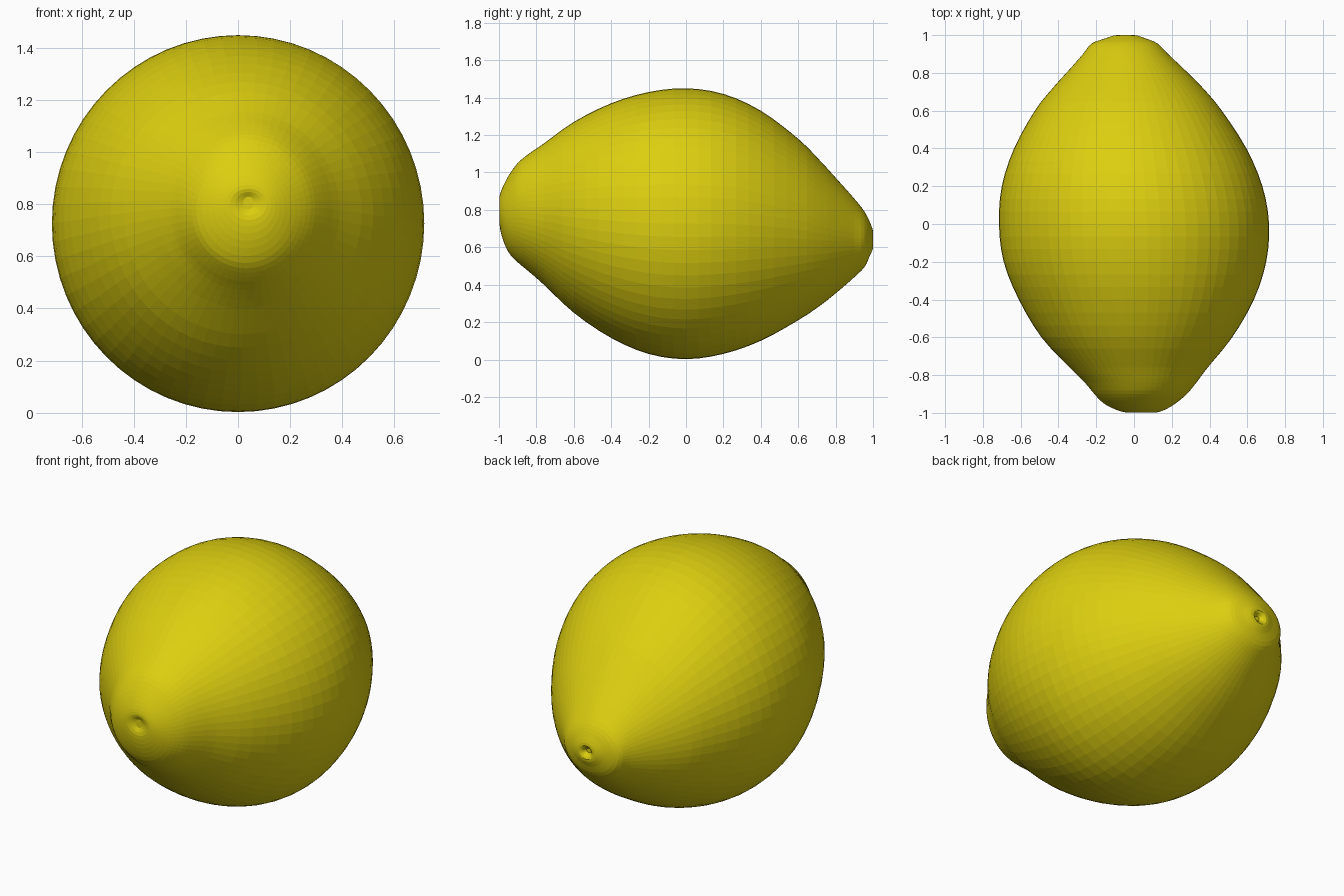
import bpy, bmesh, math

# Lemon cross-sections along its length: y, left x, right x, bottom z, top z
SECTIONS = [
    (-0.985, 0.02, 0.06, 0.78, 0.83),
    (-0.998, -0.03, 0.11, 0.74, 0.86),
    (-0.985, -0.09, 0.16, 0.66, 0.91),
    (-0.95, -0.16, 0.22, 0.575, 0.98),
    (-0.90, -0.21, 0.28, 0.52, 1.05),
    (-0.84, -0.26, 0.33, 0.47, 1.10),
    (-0.76, -0.34, 0.39, 0.40, 1.155),
    (-0.60, -0.49, 0.52, 0.25, 1.27),
    (-0.40, -0.61, 0.635, 0.115, 1.37),
    (-0.20, -0.69, 0.70, 0.03, 1.43),
    (0.00, -0.715, 0.715, 0.002, 1.45),
    (0.20, -0.70, 0.68, 0.03, 1.42),
    (0.40, -0.635, 0.595, 0.10, 1.33),
    (0.60, -0.525, 0.465, 0.21, 1.18),
    (0.72, -0.43, 0.365, 0.29, 1.06),
    (0.82, -0.34, 0.265, 0.37, 0.95),
    (0.90, -0.27, 0.18, 0.44, 0.86),
    (0.955, -0.225, 0.125, 0.495, 0.79),
    (0.983, -0.15, 0.06, 0.555, 0.735),
    (1.00, -0.09, 0.00, 0.60, 0.68),
    (0.975, -0.06, -0.03, 0.63, 0.655),
]
SEGMENTS = 64
STEPS = 3


def spline(a, b, c, d, t):
    return tuple(0.5 * (2 * q + (r - p) * t + (2 * p - 5 * q + 4 * r - s) * t * t
                        + (3 * q - p - 3 * r + s) * t ** 3)
                 for p, q, r, s in zip(a, b, c, d))


# Refine the sections along the length
padded = [SECTIONS[0]] + SECTIONS + [SECTIONS[-1]]
rings = []
for i in range(len(SECTIONS) - 1):
    for k in range(STEPS):
        rings.append(spline(*padded[i:i + 4], k / STEPS))
rings.append(SECTIONS[-1])

# Skin the rings, with offset oval sections
bm = bmesh.new()
loops = []
for y, xl, xr, zb, zt in rings:
    cx, rx, cz, rz = (xl + xr) / 2, (xr - xl) / 2, (zb + zt) / 2, (zt - zb) / 2
    loops.append([bm.verts.new((cx + rx * math.cos(2 * math.pi * j / SEGMENTS), y,
                                cz + rz * math.sin(2 * math.pi * j / SEGMENTS)))
                  for j in range(SEGMENTS)])
for a, b in zip(loops, loops[1:]):
    for j in range(SEGMENTS):
        n = (j + 1) % SEGMENTS
        bm.faces.new((a[j], a[n], b[n], b[j]))
bm.faces.new(loops[0])
bm.faces.new(loops[-1])
bmesh.ops.recalc_face_normals(bm, faces=bm.faces)

mesh = bpy.data.meshes.new("lemon")
bm.to_mesh(mesh)
bm.free()
lemon = bpy.data.objects.new("lemon", mesh)
bpy.context.collection.objects.link(lemon)

# Yellow peel
peel = bpy.data.materials.new("peel")
peel.diffuse_color = (0.72, 0.62, 0.005, 1)
mesh.materials.append(peel)
